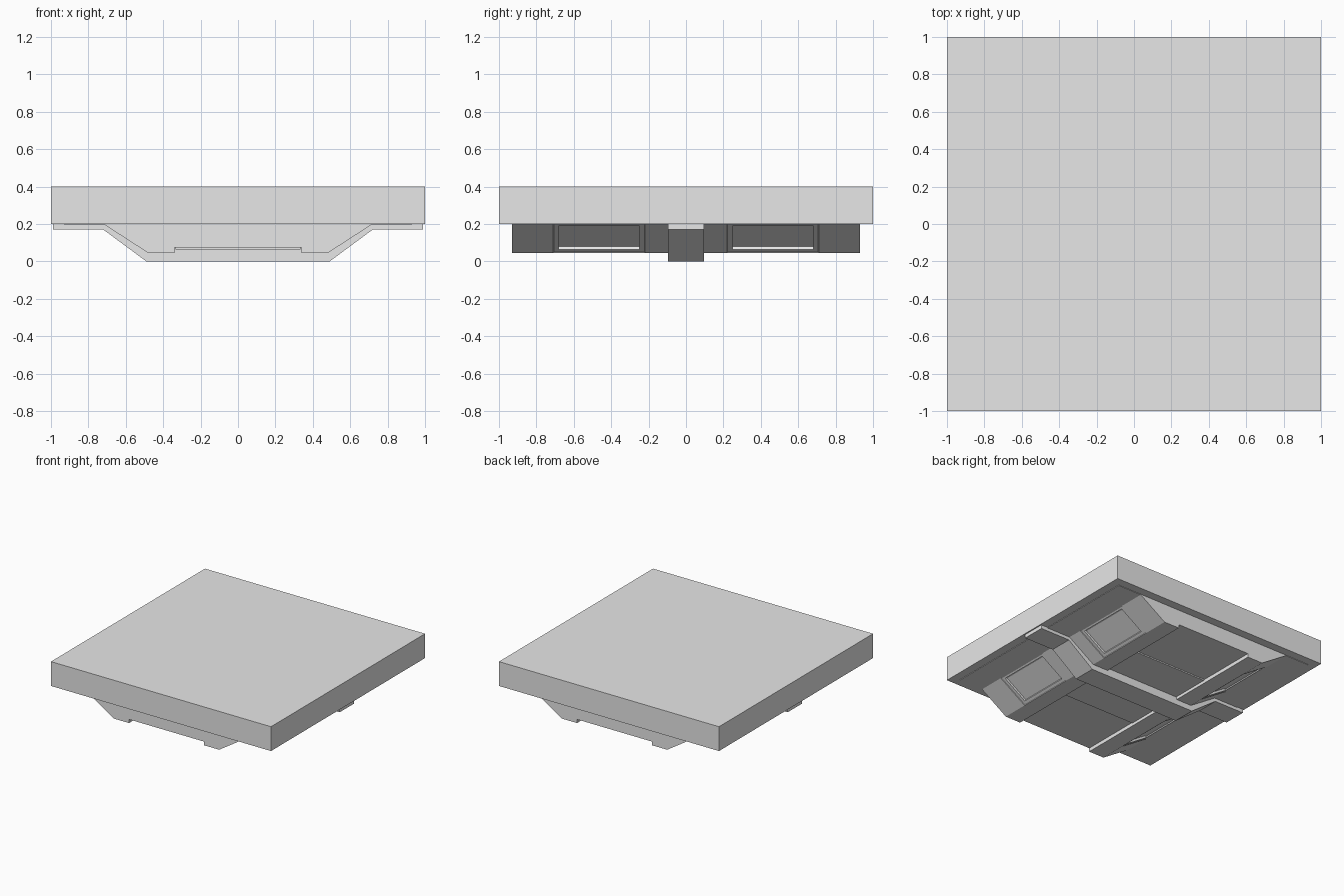
import bpy
import bmesh
from mathutils import Vector

cube = bpy.data.objects.get("Cube")
if cube:
    bpy.data.objects.remove(cube, do_unlink=True)

grey = bpy.data.materials.new("plain grey")
grey.use_nodes = True
colour = (0.8, 0.8, 0.8, 1)
grey.diffuse_color = colour
grey.node_tree.nodes["Principled BSDF"].inputs["Base Color"].default_value = colour


def finish(name, bm):
    bmesh.ops.recalc_face_normals(bm, faces=bm.faces)
    mesh = bpy.data.meshes.new(name)
    bm.to_mesh(mesh)
    bm.free()
    mesh.materials.append(grey)
    obj = bpy.data.objects.new(name, mesh)
    bpy.context.collection.objects.link(obj)
    return obj


def prism(half_profile, y0, y1):
    """Mirror an (x, z) half profile across x = 0 and extrude it along y."""
    profile = half_profile + [(-x, z) for x, z in reversed(half_profile)]
    bm = bmesh.new()
    face = bm.faces.new([bm.verts.new((x, y0, z)) for x, z in profile])
    new = bmesh.ops.extrude_face_region(bm, geom=[face])["geom"]
    verts = [v for v in new if isinstance(v, bmesh.types.BMVert)]
    bmesh.ops.translate(bm, verts=verts, vec=(0, y1 - y0, 0))
    bmesh.ops.recalc_face_normals(bm, faces=bm.faces)
    return bm


def box(name, half_x, y0, y1, z0, z1):
    finish(name, prism([(half_x, z1), (half_x, z0)], y0, y1))


# Slab and the thin plate below it
box("top_slab", 1, -1, 1, 0.2, 0.4)
box("under_plate", 0.93, -0.93, 0.93, 0.196, 0.201)

# Sloped underbody with a channel along its bottom
body = prism([(0.72, 0.2), (0.48, 0.045), (0.34, 0.045), (0.34, 0.075)], -0.93, 0.93)
for y in (-0.71, -0.22, 0.22, 0.71):
    bmesh.ops.bisect_plane(body, geom=body.verts[:] + body.edges[:] + body.faces[:],
                           plane_co=Vector((0, y, 0)), plane_no=Vector((0, 1, 0)))

# Framed, recessed panels on both slopes
body.normal_update()
panels = [f for f in body.faces
          if abs(f.normal.x) > 0.3 and abs(f.normal.z) > 0.3
          and 0.4 < abs(f.calc_center_median().y) < 0.55]
for thickness, depth in ((0.003, -0.004), (0.025, 0), (0.001, -0.017)):
    bmesh.ops.inset_individual(body, faces=panels, thickness=thickness,
                               depth=depth, use_even_offset=True)
finish("underbody", body)

# Raised inner half of each channel floor
for side, y0, y1 in (("front", -0.42, -0.08), ("back", 0.08, 0.42)):
    box(side + "_channel_panel", 0.335, y0, y1, 0.065, 0.08)

# Cross rib with flat arms
finish("cross_rib", prism([(0.99, 0.2), (0.99, 0.17), (0.72, 0.17), (0.49, 0)],
                          -0.095, 0.095))
